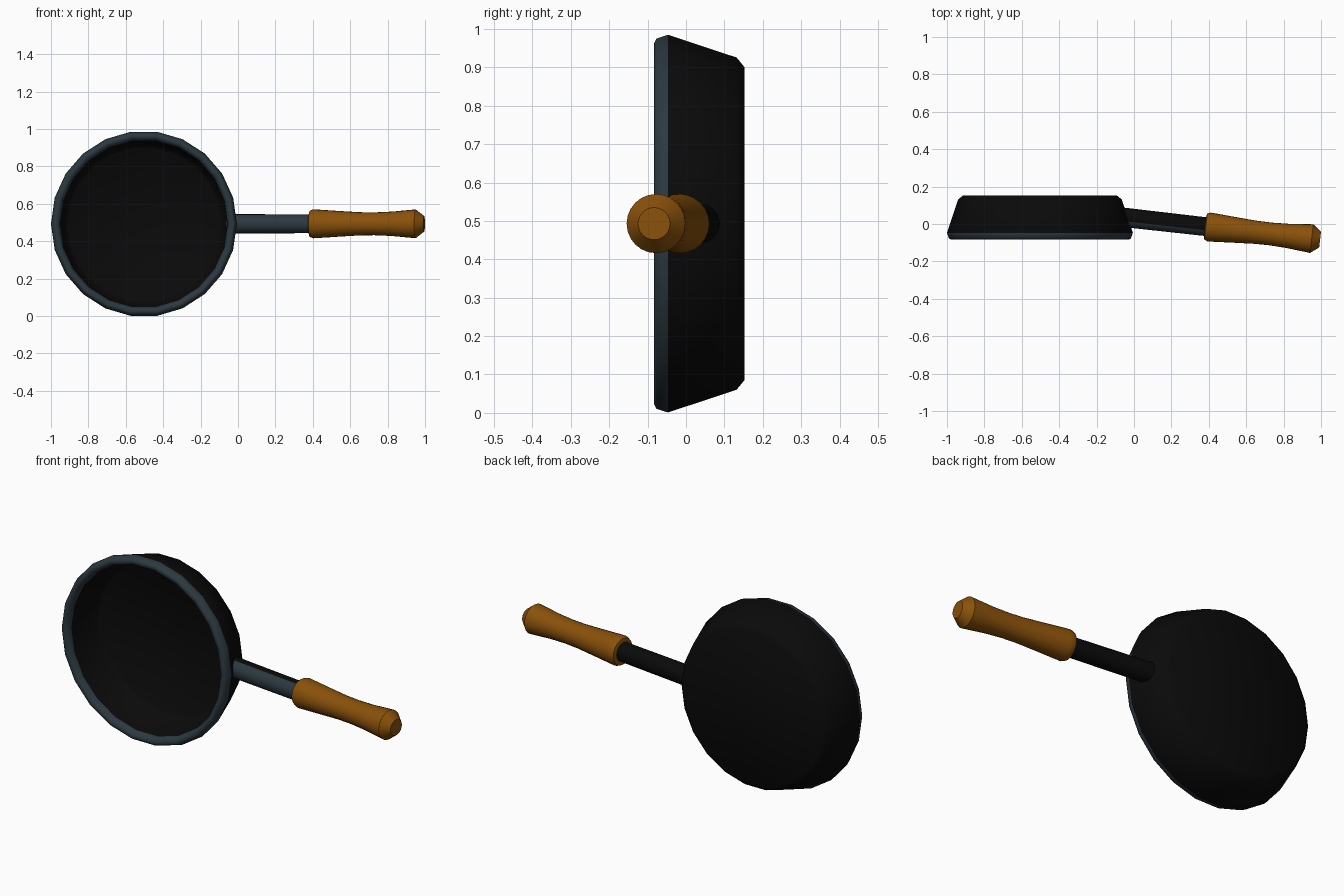
import bpy, bmesh, math
from mathutils import Vector

if "Cube" in bpy.data.objects:
    bpy.data.objects.remove(bpy.data.objects["Cube"])


def material(name, rgb):
    m = bpy.data.materials.new(name)
    m.diffuse_color = (*rgb, 1)
    m.use_nodes = True
    m.node_tree.nodes["Principled BSDF"].inputs["Base Color"].default_value = m.diffuse_color
    return m


BLACK = material("black iron", (0.003, 0.003, 0.003))
STEEL = material("dark blue grey steel", (0.025, 0.041, 0.051))
WOOD = material("warm brown wood", (0.255, 0.083, 0.003))


def lathe(name, profile, sides, origin, axis, mats, rule=None, angle=35):
    """Sweep (distance, radius) points round an axis, capping both ends."""
    d = Vector(axis).normalized()
    v = Vector((0, 0, 1))
    u = v.cross(d)
    bm = bmesh.new()
    rings = []
    for t, r in profile:
        ring = []
        for i in range(sides):
            a = 2 * math.pi * i / sides
            ring.append(bm.verts.new(Vector(origin) + d * t + r * (math.cos(a) * u + math.sin(a) * v)))
        rings.append(ring)
    for p, q in zip(rings, rings[1:]):
        for i in range(sides):
            j = (i + 1) % sides
            bm.faces.new((p[i], p[j], q[j], q[i]))
    bm.faces.new(rings[0])
    bm.faces.new(rings[-1])
    bmesh.ops.recalc_face_normals(bm, faces=bm.faces)
    for f in bm.faces:
        if rule:
            f.material_index = rule(f)
    me = bpy.data.meshes.new(name)
    bm.to_mesh(me)
    bm.free()
    for m in mats:
        me.materials.append(m)
    ob = bpy.data.objects.new(name, me)
    bpy.context.collection.objects.link(ob)
    bpy.ops.object.select_all(action='DESELECT')
    ob.select_set(True)
    bpy.context.view_layer.objects.active = ob
    bpy.ops.object.shade_smooth_by_angle(angle=math.radians(angle))
    return ob


CZ = 0.493

# Pan bowl: outside base, wall, rolled rim, then thin inside wall and floor
bowl = [(0.152, 0.412), (0.132, 0.437), (-0.047, 0.497), (-0.077, 0.487), (-0.083, 0.475),
        (-0.078, 0.457), (-0.05, 0.449), (0.125, 0.425), (0.143, 0.405)]
lathe("pan_bowl", bowl, 22, (-0.503, 0, CZ), (0, 1, 0), [BLACK, STEEL],
      lambda f: 1 if f.calc_center_median().y < -0.045 else 0, 60)

# Handle axis leans forward; distances run from its root inside the bowl wall
ROOT = Vector((-0.06, 0.036, CZ))
AXIS = Vector((1, -0.113, 0))


def along(points):
    return [((x - ROOT.x) * AXIS.length, r) for x, r in points]


# Shank: steel in front, black behind
lathe("handle_shank", along([(-0.06, 0.052), (0.41, 0.05)]), 16, ROOT, AXIS, [BLACK, STEEL],
      lambda f: 1 if f.normal.y < -0.3 else 0)

# Wooden grip with a narrowed waist
grip = [(0.38, 0.055), (0.384, 0.07), (0.402, 0.0775), (0.42, 0.0765), (0.55, 0.068), (0.65, 0.062),
        (0.73, 0.061), (0.82, 0.065), (0.95, 0.077), (0.995, 0.042)]
lathe("wooden_grip", along(grip), 24, ROOT, AXIS, [WOOD])
